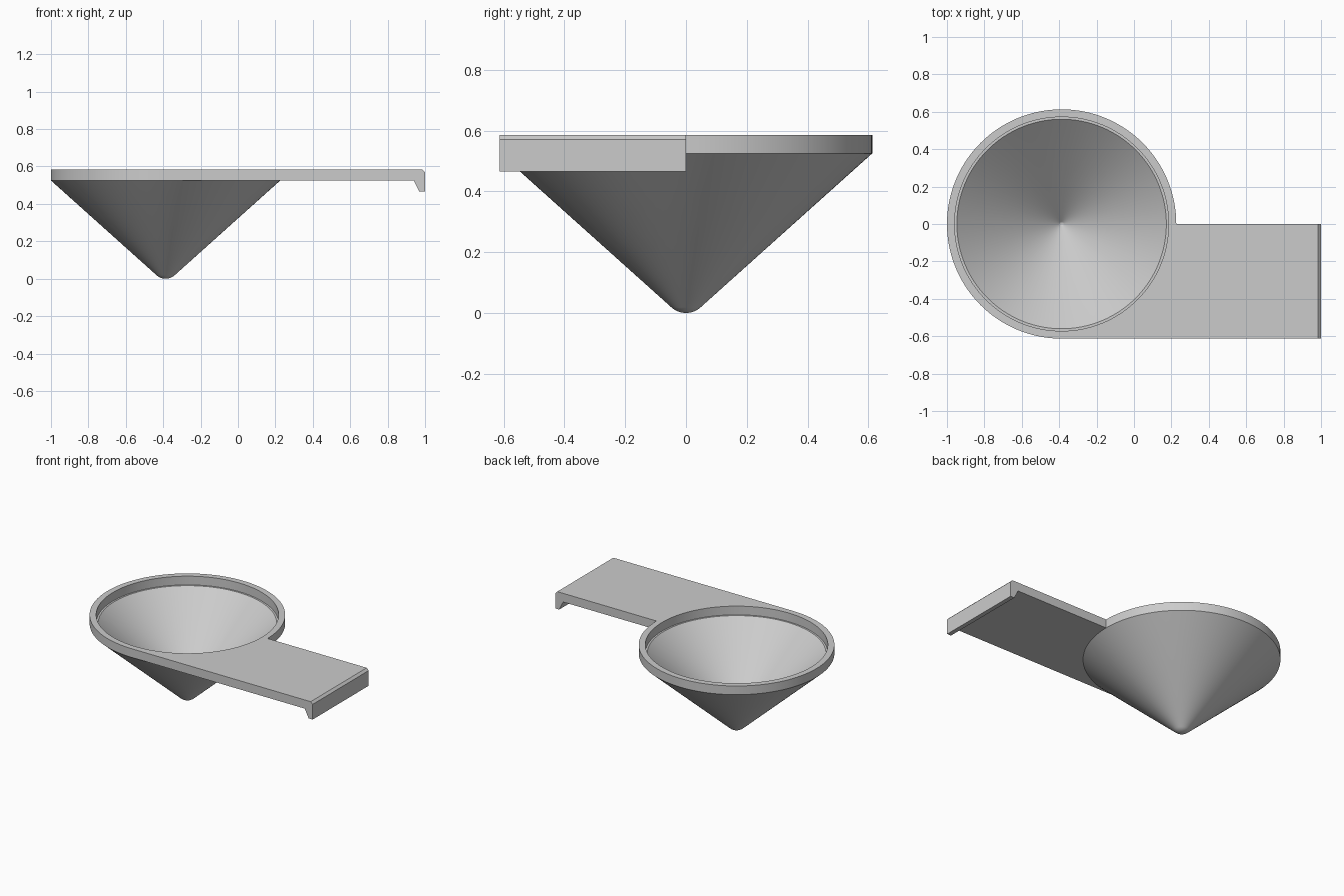
import bpy, bmesh, math
from mathutils import Vector

cube = bpy.data.objects.get("Cube")
if cube:
    bpy.data.objects.remove(cube, do_unlink=True)

R, TOP, SEAT, LOW = 0.613, 0.585, 0.525, 0.465
CENTRE = Vector((R - 1, 0, 0))
SLOPE = 0.897

grey = bpy.data.materials.new("light grey")
grey.use_nodes = True
colour = (0.6, 0.6, 0.6, 1)
grey.diffuse_color = colour
grey.node_tree.nodes["Principled BSDF"].inputs["Base Color"].default_value = colour


def make_object(name, bm):
    bmesh.ops.recalc_face_normals(bm, faces=bm.faces)
    mesh = bpy.data.meshes.new(name)
    bm.to_mesh(mesh)
    bm.free()
    mesh.materials.append(grey)
    obj = bpy.data.objects.new(name, mesh)
    bpy.context.collection.objects.link(obj)
    return obj


def lathe(name, profile, steps=128):
    """Closed solid of revolution; the profile starts and ends on the axis."""
    bm = bmesh.new()
    verts = [bm.verts.new(CENTRE + Vector((r, 0, z))) for r, z in profile]
    edges = [bm.edges.new(pair) for pair in zip(verts, verts[1:])]
    bmesh.ops.spin(bm, geom=verts + edges, cent=CENTRE, axis=(0, 0, 1),
                   angle=math.tau, steps=steps)
    bmesh.ops.remove_doubles(bm, verts=bm.verts, dist=0.0001)
    return make_object(name, bm)


def cone_profile(rim_radius, nose, steps=6):
    """Points from the rounded tip up to the rim of a cone."""
    tilt = math.atan(SLOPE)
    apex = SEAT - rim_radius * SLOPE
    middle = apex + nose / math.cos(tilt)
    points = [(nose * math.sin(tilt * i / steps), middle - nose * math.cos(tilt * i / steps))
              for i in range(steps + 1)]
    return points + [(rim_radius, SEAT)]


def combine(target, tool, operation):
    mod = target.modifiers.new(operation.lower(), "BOOLEAN")
    mod.operation, mod.object, mod.solver = operation, tool, "EXACT"
    bpy.context.view_layer.objects.active = target
    bpy.ops.object.modifier_apply(modifier=mod.name)
    bpy.data.objects.remove(tool, do_unlink=True)


# Outer funnel with its upright rim
funnel = lathe("funnel_with_arm", cone_profile(R, 0.072) + [(R, TOP), (0, TOP)])

# Flat side arm with a hooked, chamfered end
side = [(CENTRE.x, SEAT), (0.94, SEAT), (0.97, LOW), (1, LOW),
        (1, TOP - 0.015), (0.985, TOP), (CENTRE.x, TOP)]
bm = bmesh.new()
face = bm.faces.new([bm.verts.new((x, 0, z)) for x, z in side])
extruded = bmesh.ops.extrude_face_region(bm, geom=[face])["geom"]
bmesh.ops.translate(bm, vec=(0, -R, 0),
                    verts=[v for v in extruded if isinstance(v, bmesh.types.BMVert)])
arm = make_object("arm", bm)
combine(funnel, arm, "UNION")

# Hollow with a narrow ledge below the rim
hollow = lathe("hollow", cone_profile(0.56, 0.02) + [(0.572, SEAT), (0.572, TOP + 0.1), (0, TOP + 0.1)])
combine(funnel, hollow, "DIFFERENCE")

bpy.ops.object.select_all(action="DESELECT")
funnel.select_set(True)
bpy.context.view_layer.objects.active = funnel
bpy.ops.object.shade_smooth_by_angle(angle=math.radians(25))
